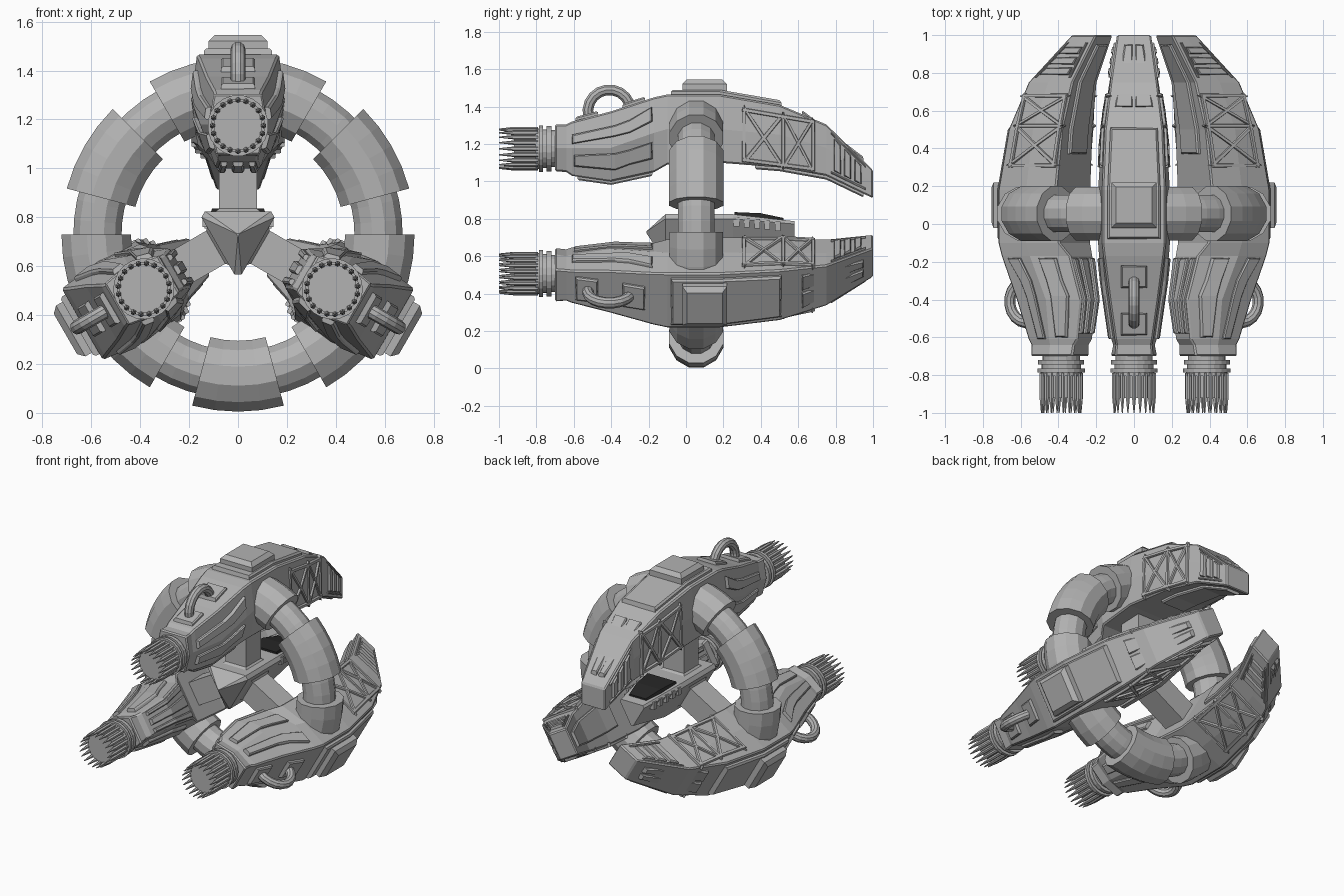
import bpy, bmesh, math
from mathutils import Matrix, Vector

if "Cube" in bpy.data.objects:
    bpy.data.objects.remove(bpy.data.objects["Cube"])

CZ = 0.73  # height of the long axis; parts are built as (x, y, r) with r measured from it

def material(name, c):
    m = bpy.data.materials.new(name)
    m.diffuse_color = (*c, 1)
    m.use_nodes = True
    m.node_tree.nodes["Principled BSDF"].inputs["Base Color"].default_value = m.diffuse_color
    return m

GREY = material("hull grey", (0.45, 0.45, 0.45))
BLACK = material("canopy black", (0.02, 0.02, 0.02))

def finish(bm, name, mat=GREY, copies=3, bevel=0):
    bmesh.ops.recalc_face_normals(bm, faces=bm.faces[:])
    me = bpy.data.meshes.new(name)
    bm.to_mesh(me)
    bm.free()
    me.materials.append(mat)
    for k in range(copies):
        ob = bpy.data.objects.new(f"{name}_{k + 1}" if copies > 1 else name, me)
        bpy.context.collection.objects.link(ob)
        ob.matrix_world = Matrix.Translation((0, 0, CZ)) @ Matrix.Rotation(k * math.tau / 3, 4, 'Y')
        if bevel:
            b = ob.modifiers.new("edge", 'BEVEL')
            b.width, b.segments, b.limit_method = bevel, 1, 'ANGLE'

def loft(bm, sections, closed=False):
    rows = [[bm.verts.new(p) for p in s] for s in sections]
    n = len(rows[0])
    for a, b in zip(rows, rows[1:] + (rows[:1] if closed else [])):
        for i in range(n):
            bm.faces.new((a[i], a[(i + 1) % n], b[(i + 1) % n], b[i]))
    if not closed:
        bm.faces.new(rows[0])
        bm.faces.new(rows[-1])

def circle(y, rad, n, r0=0.0, x0=0.0):
    return [(x0 + rad * math.cos(math.tau * (i + .5) / n), y,
             r0 + rad * math.sin(math.tau * (i + .5) / n)) for i in range(n)]

# Pod body stations: y, outer r, half width, middle r, half width, inner r, half width
ST = [(-.70, .575, .10, .45, .122, .325, .09), (-.64, .575, .095, .45, .11, .32, .08),
      (-.61, .59, .10, .45, .12, .30, .08), (-.40, .645, .13, .45, .155, .27, .09),
      (-.17, .72, .16, .53, .185, .32, .12), (-.10, .735, .168, .55, .19, .36, .165),
      (.18, .735, .168, .55, .19, .37, .185), (.50, .68, .155, .52, .17, .345, .165),
      (.75, .575, .125, .45, .13, .30, .13), (1.0, .33, .09, .26, .09, .18, .09)]

def station(y):
    y = min(max(y, -.7), 1.0)
    for a, b in zip(ST, ST[1:]):
        if y <= b[0]:
            t = (y - a[0]) / (b[0] - a[0])
            return [p + (q - p) * t for p, q in zip(a, b)]

def surf(kind, y, u, off):
    _, ro, wo, rm, wm, ri, wi = station(y)
    if kind == "outer":
        return Vector((u, y, ro + off))
    if kind == "inner":
        return Vector((u, y, ri - off))
    r = min(max(u, ri), ro)
    w = wm + (wo - wm) * (r - rm) / (ro - rm) if r > rm else wm + (wi - wm) * (rm - r) / (rm - ri)
    return Vector((w + off, y, u))

def strip(bm, kind, rows, thick=.015, e=.006, mirror=True):
    """Raised plate following the pod surface; rows are (y, u from, u to)."""
    for s in ((1, -1) if mirror else (1,)):
        secs = []
        for i, (y, a, b) in enumerate(rows):
            yt = y + (e if i == 0 else -e if i == len(rows) - 1 else 0)
            ps = [surf(kind, y, a, -.015), surf(kind, y, b, -.015)]
            k = e if b > a else -e
            ps += [surf(kind, y, b, thick * .6), surf(kind, yt, b - k, thick),
                   surf(kind, yt, a + k, thick), surf(kind, y, a, thick * .6)]
            secs.append([(p.x * s, p.y, p.z) for p in ps])
        loft(bm, secs)

# Pod hulls
bm = bmesh.new()
loft(bm, [[(wo, y, ro), (wm, y, rm), (wi, y, ri), (-wi, y, ri), (-wm, y, rm), (-wo, y, ro)]
          for y, ro, wo, rm, wm, ri, wi in ST])
finish(bm, "pod_hull", bevel=.008)

# Outer armour: long panel, square block, twin rear strips, handle bases
bm = bmesh.new()
strip(bm, "outer", [(-.08, -.14, .14), (.18, -.14, .14), (.51, -.125, .125)], .025, .01, False)
strip(bm, "outer", [(.62, .008, .10), (.95, .008, .05)], .02)
for y0, y1 in ((-.59, -.47), (-.34, -.22)):
    strip(bm, "outer", [(y0, -.07, .07), (y1, -.07, .07)], .02, .008, False)
finish(bm, "outer_armour")
bm = bmesh.new()
loft(bm, [[(x, y, r) for x, y in ((-w, .10 - w), (w, .10 - w), (w, .10 + w), (-w, .10 + w))]
          for w, r in ((.12, .73), (.12, .79), (.095, .815))])
finish(bm, "outer_block")

# Side strips and underside strips on the front half
bm = bmesh.new()
strip(bm, "side", [(-.61, .47, .52), (-.38, .51, .57), (-.30, .53, .60), (-.18, .59, .67)], .02)
strip(bm, "side", [(-.60, .35, .41), (-.38, .33, .42), (-.30, .36, .44), (-.18, .39, .48)], .02)
strip(bm, "inner", [(-.58, .045, .07), (-.40, .05, .08), (-.18, .07, .11)], .018)
strip(bm, "inner", [(-.58, -.02, .02), (-.40, -.025, .025), (-.18, -.035, .035)], .018, .006, False)
# Large plate on the inward face
strip(bm, "inner", [(.37, -.09, .09), (.50, -.09, .09), (.75, -.075, .075), (.95, -.05, .05)], .02, .008, False)
finish(bm, "pod_strips")

# Side trusses: frame, dividers and crossed bars
bm = bmesh.new()
top = lambda y: .665 - .17 * (y - .30)
low = lambda y: .375 - .13 * (y - .30)
h = .011
for f in (lambda y: top(y) - h, lambda y: low(y) + h):
    strip(bm, "side", [(y, f(y) - h, f(y) + h) for y in (.30, .50, .69)], .014, .003)
for y in (.30, .51, .67):
    strip(bm, "side", [(y, low(y), top(y)), (y + .02, low(y + .02), top(y + .02))], .014, .003)
for y0, y1 in ((.31, .52), (.52, .68)):
    for f, g in ((top, low), (low, top)):
        a, b, ym = f(y0), g(y1), (y0 + y1) / 2
        m = (a + b) / 2
        strip(bm, "side", [(y0, a - .016, a + .016), (ym, m - .016, m + .016),
                           (y1, b - .016, b + .016)], .013, .003)
# Vent bars near the tips
for y in (.79, .845, .90):
    def bar(q):
        return (q, station(q)[5] + .045, station(q)[1] - .035)
    strip(bm, "side", [bar(y), bar(y + .038)], .016, .005)
for k in (0, 1):
    row = []
    for q in (.775, .96):
        edge = station(q)[1] - .027 if k else station(q)[5] + .025
        row.append((q, edge, edge + .012))
    strip(bm, "side", row, .01, .003)
finish(bm, "side_truss_and_vents")

# Carry handles
bm = bmesh.new()
secs = []
for i in range(13):
    a = math.radians(-25 + 230 * i / 12) + .15
    secs.append([(.03 * math.cos(t), -.41 + (.115 + .03 * math.sin(t)) * math.cos(a),
                  .645 + (.115 + .03 * math.sin(t)) * math.sin(a))
                 for t in [math.tau * j / 10 for j in range(10)]])
loft(bm, secs)
finish(bm, "handle")

# Thruster cores with flanges
bm = bmesh.new()
prof = [(-.66, .10), (-.72, .10), (-.72, .122), (-.745, .122), (-.745, .105), (-.765, .105),
        (-.765, .125), (-.785, .125), (-.785, .11), (-.805, .11), (-.805, .10), (-.92, .10)]
loft(bm, [circle(y, r, 20, .445) for y, r in prof])
finish(bm, "thruster_core")

# Needles around each thruster
bm = bmesh.new()
for i in range(20):
    a = math.tau * i / 20
    x, r = .105 * math.cos(a), .445 + .105 * math.sin(a)
    loft(bm, [circle(y, q, 6, r, x) for y, q in ((-.79, .012), (-.92, .012), (-1.0, .003))])
finish(bm, "thruster_needles")

# Ring: thick collars and sleeves joined by thinner pipe, per third of a turn
def tube(bm, a0, a1, rad, major, n=12):
    steps = max(2, round((a1 - a0) / 7.5))
    secs = []
    for i in range(steps + 1):
        a = math.radians(a0 + (a1 - a0) * i / steps)
        c = []
        for j in range(n):
            t = math.tau * (j + .5) / n
            q = major + rad * math.cos(t)
            c.append((q * math.sin(a), .055 + rad * math.sin(t), q * math.cos(a)))
        secs.append(c)
    loft(bm, secs)

for name, a0, a1, rad in (("ring_collar", -30, 30, .147), ("ring_sleeve", 45, 75, .15),
                          ("ring_pipe", 28, 92, .102)):
    bm = bmesh.new()
    tube(bm, a0, a1, rad, .58 if rad > .12 else .575)
    finish(bm, name)

# Struts from hub to pods, flared at the root
bm = bmesh.new()
loft(bm, [[(-w, .055 - d, r), (w, .055 - d, r), (w, .055 + d, r), (-w, .055 + d, r)]
          for r, w, d in ((.02, .10, .11), (.085, .10, .11), (.105, .078, .08), (.40, .078, .08))])
finish(bm, "strut")

# Central hub: triangular body with pointed front and tapered rear
bm = bmesh.new()
def tri(y, R):
    return [(R * math.sin(a), y, R * math.cos(a)) for a in
            [math.radians(60 + 120 * k + d) for k in range(3) for d in (-5, 5)]]
loft(bm, [tri(-.21, .008), tri(-.11, .165), tri(.25, .165), tri(.58, .10)])
# Hub side slats
for s in (1, -1):
    for i in range(5):
        y = .27 + .055 * i
        x, r = s * (.125 - .008 * i), .055 - .006 * i
        m = Matrix.Translation((x, y, r)) @ Matrix.Diagonal((.04, .03, .05, 1))
        bmesh.ops.create_cube(bm, size=1, matrix=m)
finish(bm, "hub", copies=1)

# Dark canopy on top of the hub
bm = bmesh.new()
loft(bm, [[(-w, y, b), (w, y, b), (w * .88, y, t), (-w * .88, y, t)]
          for y, w, b, t in ((.26, .12, .07, .106), (.40, .10, .06, .10), (.52, .07, .045, .075))])
finish(bm, "canopy", BLACK, copies=1)
